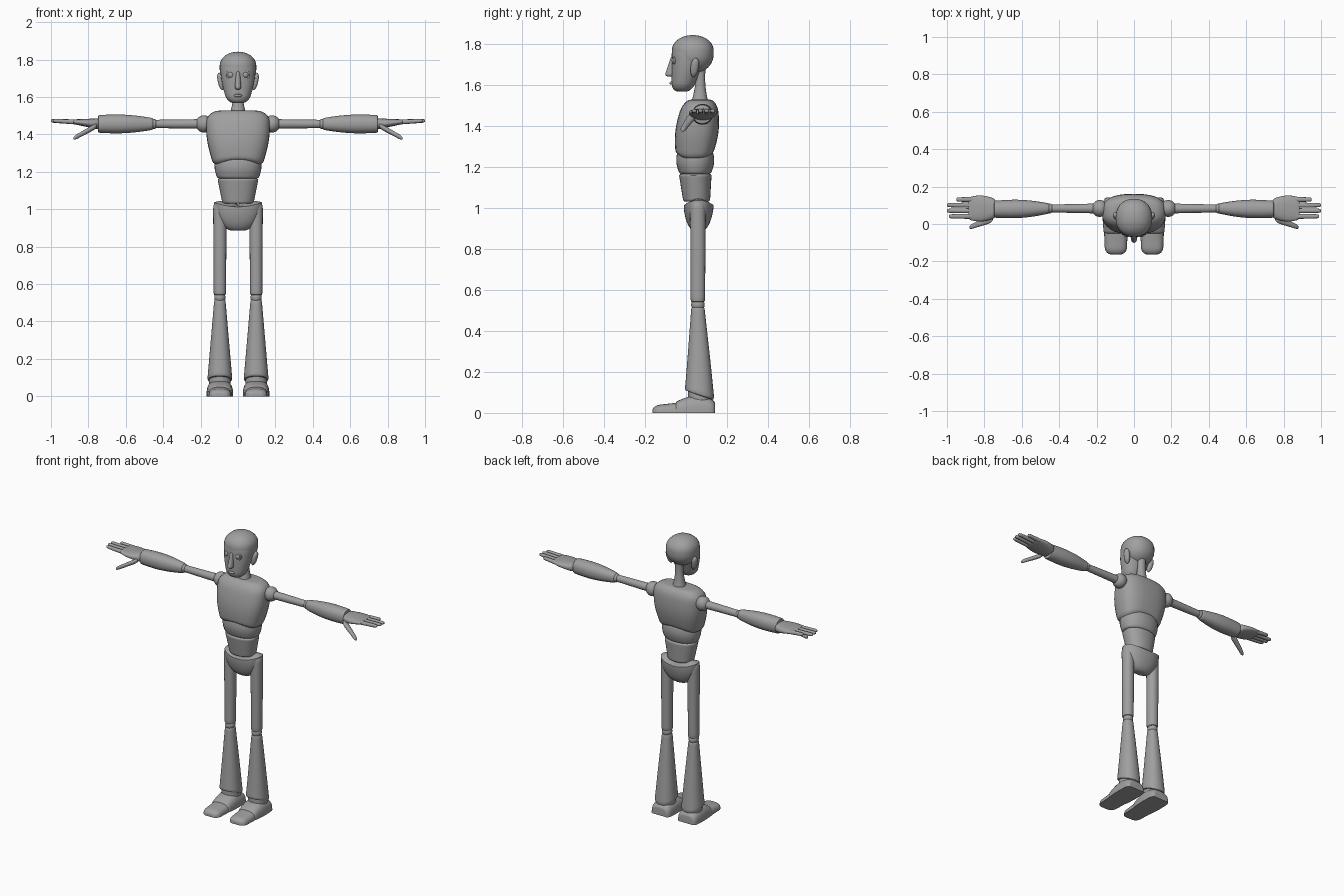
import bpy, bmesh
from math import cos, sin, pi, sqrt, radians, copysign

cube = bpy.data.objects.get("Cube")
if cube:
    bpy.data.objects.remove(cube, do_unlink=True)

GREY = (.35, .35, .35, 1)
material = bpy.data.materials.new("plain grey")
material.use_nodes = True
material.diffuse_color = GREY
material.node_tree.nodes["Principled BSDF"].inputs["Base Color"].default_value = GREY


def finish(name, bm):
    """Smooth shading that keeps the rims sharp, then link the object."""
    bmesh.ops.recalc_face_normals(bm, faces=bm.faces)
    for face in bm.faces:
        face.smooth = True
    for edge in bm.edges:
        edge.smooth = edge.calc_face_angle(0) < radians(38)
    mesh = bpy.data.meshes.new(name)
    bm.to_mesh(mesh)
    bm.free()
    mesh.materials.append(material)
    bpy.context.collection.objects.link(bpy.data.objects.new(name, mesh))


def rounding(distance, length, blunt):
    """Quarter-ellipse shrink towards a part's end, stopping at a blunt cap."""
    x = min(1, distance / length)
    return blunt + (1 - blunt) * sqrt(1 - (1 - x) ** 2)


def power_wave(wave, power):
    return copysign(abs(wave) ** (2 / power), wave)


def segment(name, axis, span, start, end=None, belly=(0, 0), ends=(.5, .5), blunt=.03,
            power=2.2, side=1, warp=None, floor=False, sides=32, steps=20):
    """Tapered body along an axis; start and end hold centre, radius for both cross directions."""
    end = end or start
    bm = bmesh.new()
    rings = []
    for step in range(steps + 1):
        f = (1 - cos(pi * step / steps)) / 2
        cu, ru, cv, rv = (a + (b - a) * f for a, b in zip(start, end))
        scale = rounding(f, ends[0], blunt) * rounding(1 - f, ends[1], blunt)
        bulge = sin(pi * f)
        ring = []
        for k in range(sides):
            angle = 2 * pi * k / sides
            wu, wv = power_wave(cos(angle), power), power_wave(sin(angle), power)
            u = cu + (ru + belly[0] * bulge) * scale * wu
            v = cv + (rv + belly[1] * bulge) * scale * wv
            along = span[0] + (span[1] - span[0]) * f
            if warp:
                along += warp(f, wu, wv)
            if floor:
                v = max(v, 0)
            x, y, z = {"X": (along, u, v), "Y": (u, along, v), "Z": (v, u, along)}[axis]
            ring.append(bm.verts.new((x * side, y, z)))
        rings.append(ring)
    for low, high in zip(rings, rings[1:]):
        for k in range(sides):
            bm.faces.new((low[k], low[k - 1], high[k - 1], high[k]))
    bm.faces.new(rings[0])
    bm.faces.new(rings[-1])
    finish(name, bm)


# Head, face and neck
segment("cranium", axis="Z", span=(1.655, 1.842), start=(.033, .102, 0, .098), ends=(.5, .4))
segment("face", axis="Z", span=(1.567, 1.82), start=(-.02, .05, 0, .055), end=(.03, .1, 0, .095),
        belly=(0, .014), ends=(.15, .3), blunt=.4)
segment("nose", axis="Z", span=(1.64, 1.74), start=(-.075, .03, 0, .018), end=(-.06, .012, 0, .01),
        ends=(.15, .1), blunt=.3)
segment("mouth", axis="Z", span=(1.6, 1.615), start=(-.06, .02, 0, .022), blunt=.6)
segment("neck", axis="Z", span=(1.5, 1.7), start=(.067, .045, 0, .045), end=(.072, .025, 0, .027),
        belly=(-.01, -.01), ends=(.02, .02), blunt=.9)

# Torso segments, the chest and pelvis with curved rims
segment("chest", axis="Z", span=(1.245, 1.527), start=(.04, .09, 0, .13), end=(.07, .08, 0, .165),
        belly=(.02, .02), ends=(.08, .2), blunt=.6, power=2.7,
        warp=lambda f, u, v: .03 * (1 - f) ** 4 * (.5 - v * v))
segment("upper_waist", axis="Z", span=(1.163, 1.28), start=(.045, .075, 0, .11),
        end=(.045, .085, 0, .12), belly=(.012, .01), ends=(.1, .15), blunt=.85)
segment("lower_waist", axis="Z", span=(1.03, 1.165), start=(.052, .065, 0, .083),
        end=(.045, .08, 0, .11), ends=(.08, .08), blunt=.85)
segment("pelvis", axis="Z", span=(.885, 1.035), start=(.06, .07, 0, .12), end=(.062, .073, 0, .13),
        ends=(.9, .06), blunt=.2, warp=lambda f, u, v: .03 * f ** 4 * (v * v - .6))

ARM_Y, ARM_Z = .083, 1.456
LEG_X, LEG_Y = .097, .058
EYE_X, EYE_Z = .038, 1.718
FINGER_TIPS = {"little": .95, "ring": 1, "middle": 1, "index": .99}

for label, side in (("left_", 1), ("right_", -1)):
    # Eye, socket rim and ear
    segment(label + "eye", axis="Y", span=(-.07, -.03), start=(EYE_X, .02, EYE_Z, .02), power=2, side=side)
    segment(label + "eye_rim", axis="Y", span=(-.06, -.04), start=(EYE_X, .026, EYE_Z, .026),
            ends=(.2, .05), blunt=.85, power=2, side=side)
    segment(label + "ear", axis="Z", span=(1.637, 1.73), start=(.036, .012, .083, .012),
            end=(.048, .016, .1, .014), belly=(.006, .004), ends=(.3, .3), side=side)

    # Arm
    segment(label + "shoulder", axis="X", span=(.14, .226), start=(ARM_Y, .045, ARM_Z, .046),
            power=2, side=side)
    segment(label + "upper_arm", axis="X", span=(.17, .445), start=(ARM_Y, .027, ARM_Z, .026),
            end=(ARM_Y, .021, ARM_Z, .022), ends=(.02, .02), blunt=.9, power=2, side=side)
    segment(label + "elbow", axis="X", span=(.43, .47), start=(ARM_Y, .026, ARM_Z, .027),
            power=2, side=side)
    segment(label + "forearm", axis="X", span=(.453, .748), start=(ARM_Y, .027, ARM_Z, .031),
            end=(ARM_Y - .004, .045, ARM_Z, .047), belly=(.012, .01), ends=(.04, .02), blunt=.85,
            side=side)

    # Hand
    segment(label + "palm", axis="X", span=(.74, .885), start=(ARM_Y, .05, ARM_Z, .03),
            end=(ARM_Y, .06, 1.468, .012), belly=(.014, 0), ends=(.1, .1), blunt=.7, power=2.5, side=side)
    segment(label + "thumb", axis="X", span=(.755, .88), start=(.03, .022, 1.447, .016),
            end=(-.018, .012, 1.378, .012), ends=(.2, .15), blunt=.3, side=side)
    for index, (finger, tip) in enumerate(FINGER_TIPS.items()):
        y = .131 - .03 * index
        segment(f"{label}{finger}_finger", axis="X", span=(.86, tip), start=(y, .014, 1.466, .013),
                end=(y, .011, 1.473, .01), ends=(.1, .15), blunt=.4, side=side, sides=16)

    # Leg
    segment(label + "thigh", axis="Z", span=(.54, 1.03), start=(LEG_Y, .035, LEG_X, .033),
            end=(LEG_Y, .038, LEG_X, .036), ends=(.02, .06), blunt=.75, side=side)
    segment(label + "knee", axis="Z", span=(.495, .56), start=(LEG_Y, .033, LEG_X, .03),
            power=2, side=side)
    segment(label + "shin", axis="Z", span=(.085, .515), start=(.066, .072, LEG_X, .067),
            end=(LEG_Y, .032, LEG_X, .03), ends=(.03, .03), blunt=.85, side=side,
            warp=lambda f, u, v: -.022 * u * (1 - f) ** 4)

    # Ankle and two-part foot
    segment(label + "ankle", axis="Z", span=(.03, .12), start=(.068, .058, LEG_X, .058),
            ends=(.2, .2), blunt=.8, side=side)
    segment(label + "heel", axis="Y", span=(-.053, .141), start=(LEG_X, .064, 0, .052),
            end=(LEG_X, .066, 0, .062), belly=(.006, .027), ends=(.06, .15), blunt=.75, power=3,
            side=side, floor=True)
    segment(label + "toe", axis="Y", span=(-.163, -.04), start=(LEG_X, .058, 0, .036),
            end=(LEG_X, .063, 0, .05), ends=(.3, .05), blunt=.4, power=2.8, side=side, floor=True)
